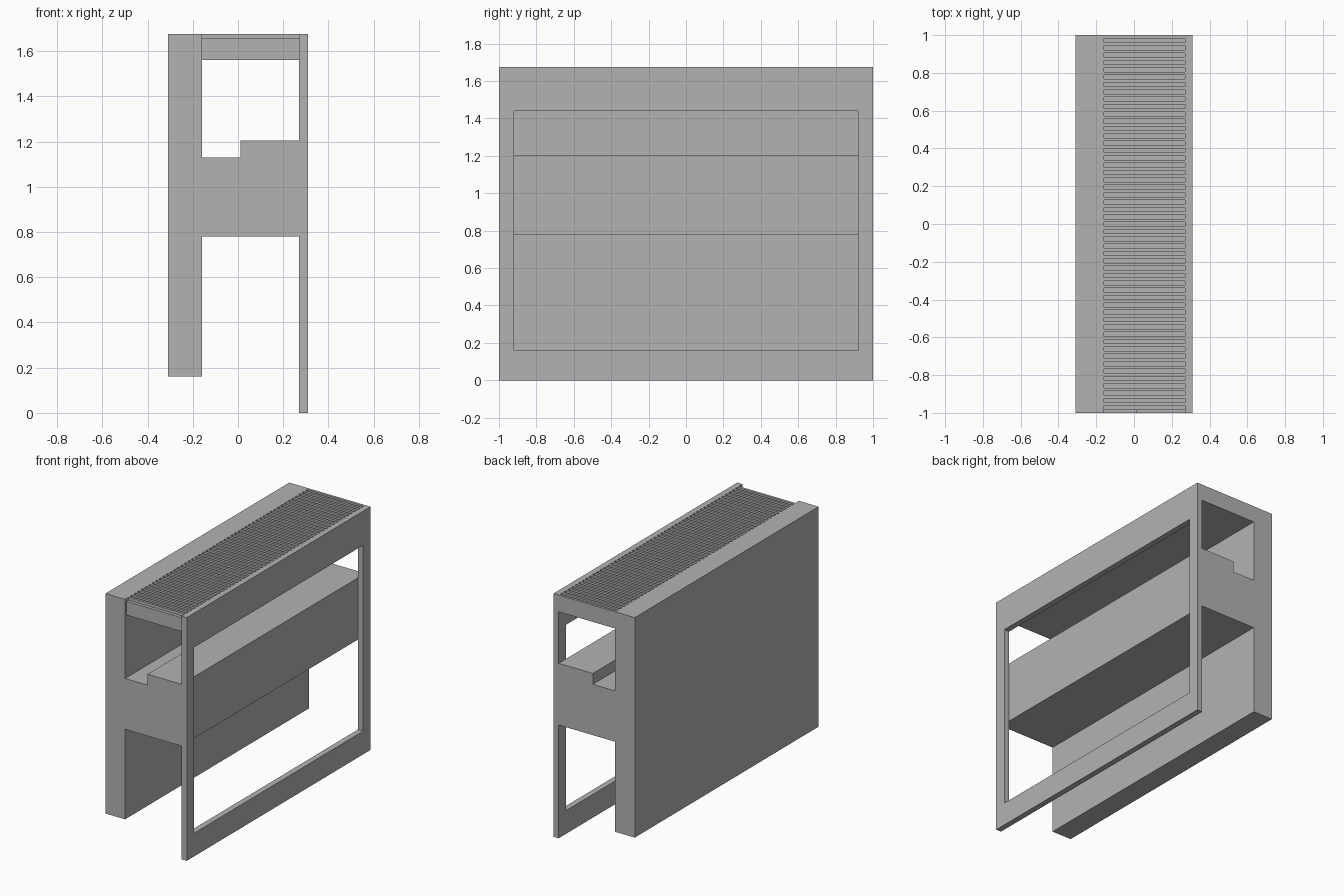
import bpy
import bmesh
from mathutils import Vector

old = bpy.data.objects.get("Cube")
if old:
    bpy.data.objects.remove(old, do_unlink=True)

GREY = (0.45, 0.45, 0.45, 1)
grey = bpy.data.materials.new("plain grey")
grey.use_nodes = True
grey.diffuse_color = GREY
grey.node_tree.nodes["Principled BSDF"].inputs["Base Color"].default_value = GREY


def finish(name, bm):
    bmesh.ops.recalc_face_normals(bm, faces=bm.faces)
    mesh = bpy.data.meshes.new(name)
    bm.to_mesh(mesh)
    bm.free()
    mesh.materials.append(grey)
    obj = bpy.data.objects.new(name, mesh)
    bpy.context.collection.objects.link(obj)
    return obj


def prism(name, points, sweep):
    """Extrude a closed outline along a vector."""
    bm = bmesh.new()
    face = bm.faces.new([bm.verts.new(p) for p in points])
    swept = bmesh.ops.extrude_face_region(bm, geom=[face], use_keep_orig=True)
    verts = [v for v in swept["geom"] if isinstance(v, bmesh.types.BMVert)]
    bmesh.ops.translate(bm, verts=verts, vec=Vector(sweep))
    return finish(name, bm)


def rectangle(y, low, high):
    return [(-y, low), (y, low), (y, high), (-y, high)]


OUTER, INNER, EDGE = 0.31, -0.16, 0.27     # wall planes across x
TOP, SILL = 1.675, 0.16

# Thick wall and stepped beam share one end profile
body = [(-OUTER, SILL), (INNER, SILL), (INNER, 0.78), (EDGE, 0.78),
        (EDGE, 1.205), (0.01, 1.205), (0.01, 1.13), (INNER, 1.13),
        (INNER, TOP), (-OUTER, TOP)]
prism("wall_and_beam", [(x, -1, z) for x, z in body], (0, 2, 0))

# Thin wall with a large window opening
bm = bmesh.new()
loops = []
for outline in (rectangle(1, 0, TOP), rectangle(0.92, SILL, 1.44)):
    for x in (EDGE, OUTER):
        loops.append([bm.verts.new((x, y, z)) for y, z in outline])
in_out, out_out, in_win, out_win = loops
for a, b in ((in_out, in_win), (out_out, out_win), (in_out, out_out), (in_win, out_win)):
    for i in range(4):
        j = (i + 1) % 4
        bm.faces.new((a[i], a[j], b[j], b[i]))
finish("window_frame_wall", bm)

# Grooved top slab: a comb outline swept across the gap
COUNT, FRONT, FLOOR = 51, -0.984, 1.655
pitch = (1 - FRONT) / COUNT
groove = pitch * 0.57
comb = [(1, 1.56), (FRONT, 1.56)]
for i in range(COUNT):
    start = FRONT + i * pitch
    comb += [(start, FLOOR), (start + groove, FLOOR),
             (start + groove, TOP), (start + pitch, TOP)]
prism("grooved_top_slab", [(INNER, y, z) for y, z in comb], (EDGE - INNER, 0, 0))
